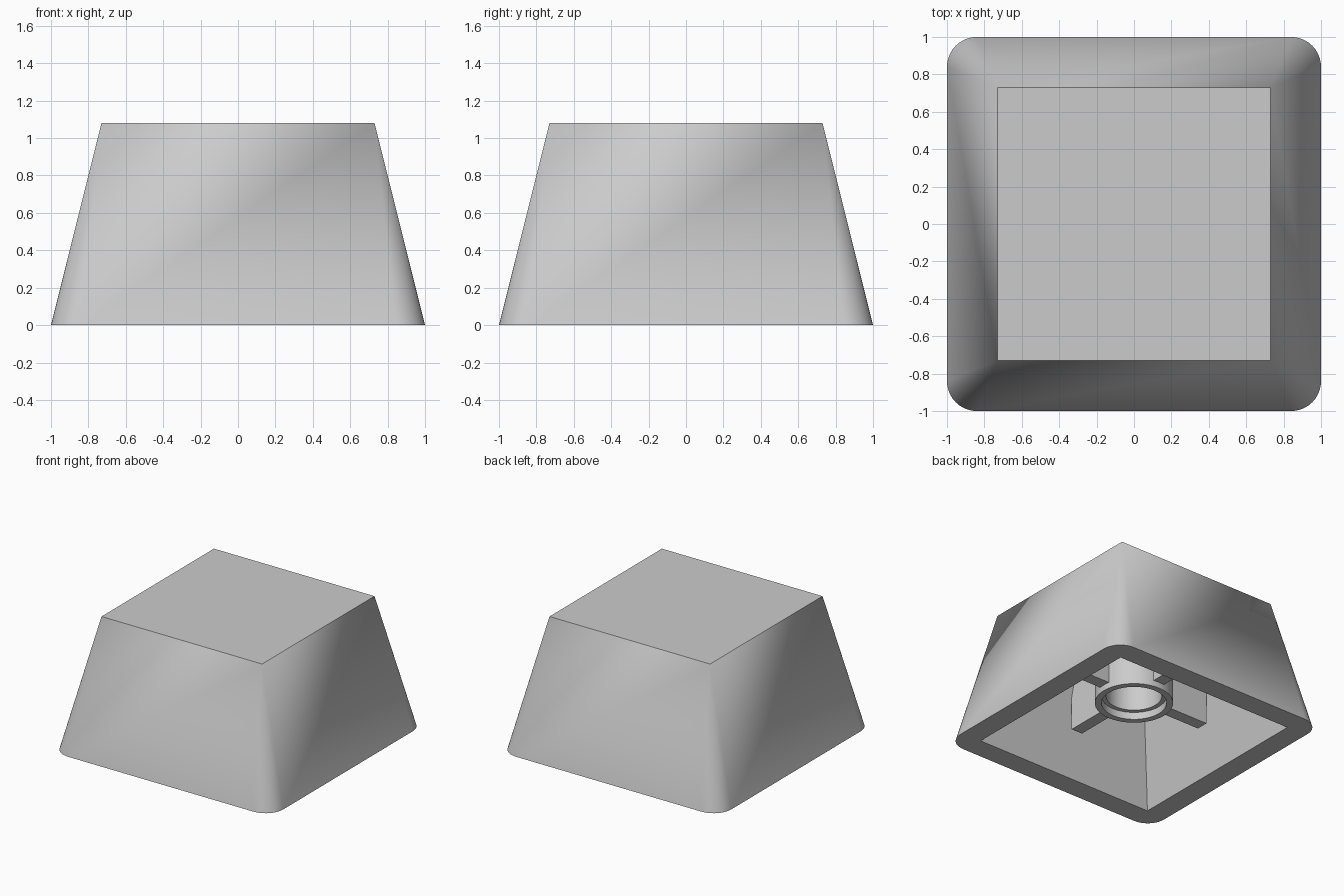
import bpy
import bmesh
from math import sin, cos, pi
from mathutils import Matrix, Vector

cube = bpy.data.objects.get("Cube")
if cube:
    bpy.data.objects.remove(cube)

grey = bpy.data.materials.new("light grey plastic")
grey.use_nodes = True
colour = (0.6, 0.6, 0.6, 1)
grey.diffuse_color = colour
grey.node_tree.nodes["Principled BSDF"].inputs["Base Color"].default_value = colour

HEIGHT, CEILING = 1.08, 0.9
CORNERS = [(1, 1), (-1, 1), (-1, -1), (1, -1)]
STEPS = 10


def finish(name, bm):
    """Turn a bmesh into a named, shaded object."""
    bmesh.ops.recalc_face_normals(bm, faces=bm.faces)
    mesh = bpy.data.meshes.new(name)
    bm.to_mesh(mesh)
    bm.free()
    mesh.materials.append(grey)
    obj = bpy.data.objects.new(name, mesh)
    bpy.context.collection.objects.link(obj)
    bpy.ops.object.select_all(action="DESELECT")
    obj.select_set(True)
    bpy.context.view_layer.objects.active = obj
    bpy.ops.object.shade_smooth_by_angle(angle=pi / 6)


def square(bm, half, z):
    return [bm.verts.new((sx * half, sy * half, z)) for sx, sy in CORNERS]


def rounded_square(bm, half, radius, z):
    """One list of arc vertices per corner."""
    arcs = []
    for i, (sx, sy) in enumerate(CORNERS):
        angles = [(i + k / STEPS) * pi / 2 for k in range(STEPS + 1)]
        centre = half - radius
        arcs.append([bm.verts.new((sx * centre + radius * cos(a),
                                   sy * centre + radius * sin(a), z)) for a in angles])
    return arcs


def fan_band(bm, arcs, corners):
    """Join a rounded square to a sharp one with corner fans and flat sides."""
    for i, arc in enumerate(arcs):
        j = (i + 1) % 4
        for a, b in zip(arc, arc[1:]):
            bm.faces.new((a, b, corners[i]))
        bm.faces.new((arc[-1], arcs[j][0], corners[j], corners[i]))


# Hollow tapered shell: outside, bottom rim, cavity
bm = bmesh.new()
base = rounded_square(bm, 1, 0.16, 0)
top = square(bm, 0.73, HEIGHT)
rim = square(bm, 0.82, 0)
ceiling = square(bm, 0.595, CEILING)
fan_band(bm, base, top)
fan_band(bm, base, rim)
for i in range(4):
    j = (i + 1) % 4
    bm.faces.new((rim[i], rim[j], ceiling[j], ceiling[i]))
bm.faces.new(top)
bm.faces.new(ceiling)
finish("cap_shell", bm)

# Stem tube with a stepped bore
profile = [(0.295, CEILING + 0.02), (0.295, 0.27), (0.245, 0.27),
           (0.245, 0.33), (0.21, 0.33), (0.21, CEILING + 0.02)]
bm = bmesh.new()
verts = [bm.verts.new((r, 0, z)) for r, z in profile]
edges = [bm.edges.new((verts[i - 1], verts[i])) for i in range(len(verts))]
bmesh.ops.spin(bm, geom=verts + edges, axis=(0, 0, 1), cent=(0, 0, 0),
               angle=2 * pi, steps=48, use_duplicate=False)
bmesh.ops.remove_doubles(bm, verts=bm.verts, dist=0.0005)
finish("stem_tube", bm)

# Four ribs from the stem to the walls
INNER, OUTER, LOW, HIGH = 0.27, 0.67, 0.32, CEILING + 0.02
for i, side in enumerate(("left", "back", "right", "front")):
    bm = bmesh.new()
    size = Vector((OUTER - INNER, 0.1, HIGH - LOW))
    centre = Vector(((OUTER + INNER) / 2, 0, (HIGH + LOW) / 2))
    place = (Matrix.Rotation(i * pi / 2, 4, "Z") @ Matrix.Translation(centre)
             @ Matrix.Diagonal(size.to_4d()))
    bmesh.ops.create_cube(bm, size=1, matrix=place)
    finish(side + "_rib", bm)
